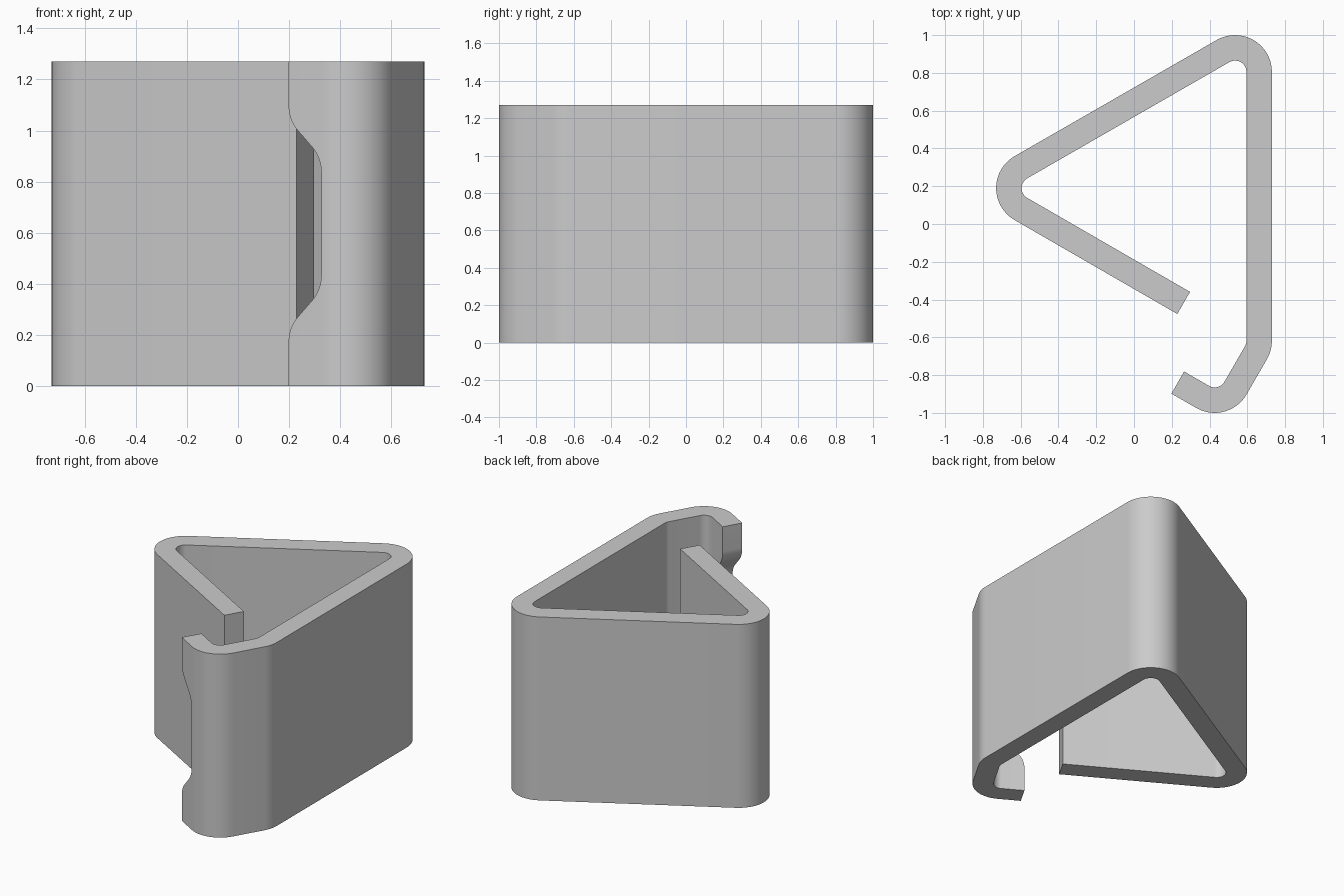
import bpy
import bmesh
from math import sin, cos, radians
from mathutils import Vector

cube = bpy.data.objects.get("Cube")
if cube:
    bpy.data.objects.remove(cube)

HEIGHT = 1.27
OUTER, INNER = 0.195, 0.06        # bend radii; their difference is the wall
ARM, LIP = 0.995, 0.152           # straight lengths at the two free ends
NOTCH_START, NOTCH_RADIUS, NOTCH_DEPTH = 0.17, 0.14, 0.148

# Bends along the strip: centre x, centre y, start angle, end angle
BENDS = [(-0.535, 0.19, 240, 120),
         (0.535, 0.805, 120, 0),
         (0.535, -0.618, 0, -30),
         (0.427, -0.805, -30, -120)]


def direction(angle):
    return Vector((cos(radians(angle)), sin(radians(angle))))


def strip_stations():
    """Centre and outward direction at each step round the bends."""
    stations = []
    for x, y, start, end in BENDS:
        steps = max(4, abs(end - start) // 6)
        for i in range(steps + 1):
            stations.append((Vector((x, y)), direction(start + (end - start) * i / steps)))
    return stations


def notch_rows():
    """Height and cut depth of each row: two blended 45 degree ramps."""
    steps, r = 8, NOTCH_RADIUS
    arc = [(r * sin(radians(45 * i / steps)), r * (1 - cos(radians(45 * i / steps))))
           for i in range(steps + 1)]
    straight = NOTCH_DEPTH - 2 * arc[-1][1]
    rise = 2 * arc[-1][0] + straight
    ramp = arc + [(rise - z, NOTCH_DEPTH - d) for z, d in reversed(arc)]
    lower = [(0, 0)] + [(NOTCH_START + z, d) for z, d in ramp]
    return lower + [(HEIGHT - z, d) for z, d in reversed(lower)]


def outline(stations, cut):
    """Closed section of the strip with the lip shortened by the cut."""
    first, last = stations[0], stations[-1]
    arm = Vector((-first[1].y, first[1].x)) * ARM
    lip = Vector((last[1].y, -last[1].x)) * (LIP - cut)
    path = [(first[0] + arm, first[1])] + stations + [(last[0] + lip, last[1])]
    outer = [c + n * OUTER for c, n in path]
    inner = [c + n * INNER for c, n in path]
    return outer + inner[::-1]


# Clip wall, lofted upward row by row
bm = bmesh.new()
stations = strip_stations()
rows = [[bm.verts.new((p.x, p.y, z)) for p in outline(stations, cut)]
        for z, cut in notch_rows()]
count = len(rows[0])
for low, high in zip(rows, rows[1:]):
    for i in range(count):
        j = (i + 1) % count
        bm.faces.new((low[i], low[j], high[j], high[i]))

# Top and bottom rims as strips across the wall thickness
for row in (rows[0], rows[-1]):
    for i in range(count // 2 - 1):
        bm.faces.new((row[i], row[i + 1], row[count - 2 - i], row[count - 1 - i]))
bmesh.ops.recalc_face_normals(bm, faces=bm.faces)

mesh = bpy.data.meshes.new("spring_clip")
bm.to_mesh(mesh)
bm.free()
clip = bpy.data.objects.new("spring_clip", mesh)
bpy.context.collection.objects.link(clip)

# Plain grey finish
grey = bpy.data.materials.new("light_grey")
grey.use_nodes = True
colour = (0.6, 0.6, 0.6, 1)
grey.diffuse_color = colour
grey.node_tree.nodes["Principled BSDF"].inputs["Base Color"].default_value = colour
mesh.materials.append(grey)

bpy.ops.object.select_all(action='DESELECT')
clip.select_set(True)
bpy.context.view_layer.objects.active = clip
bpy.ops.object.shade_smooth_by_angle(angle=radians(25))
